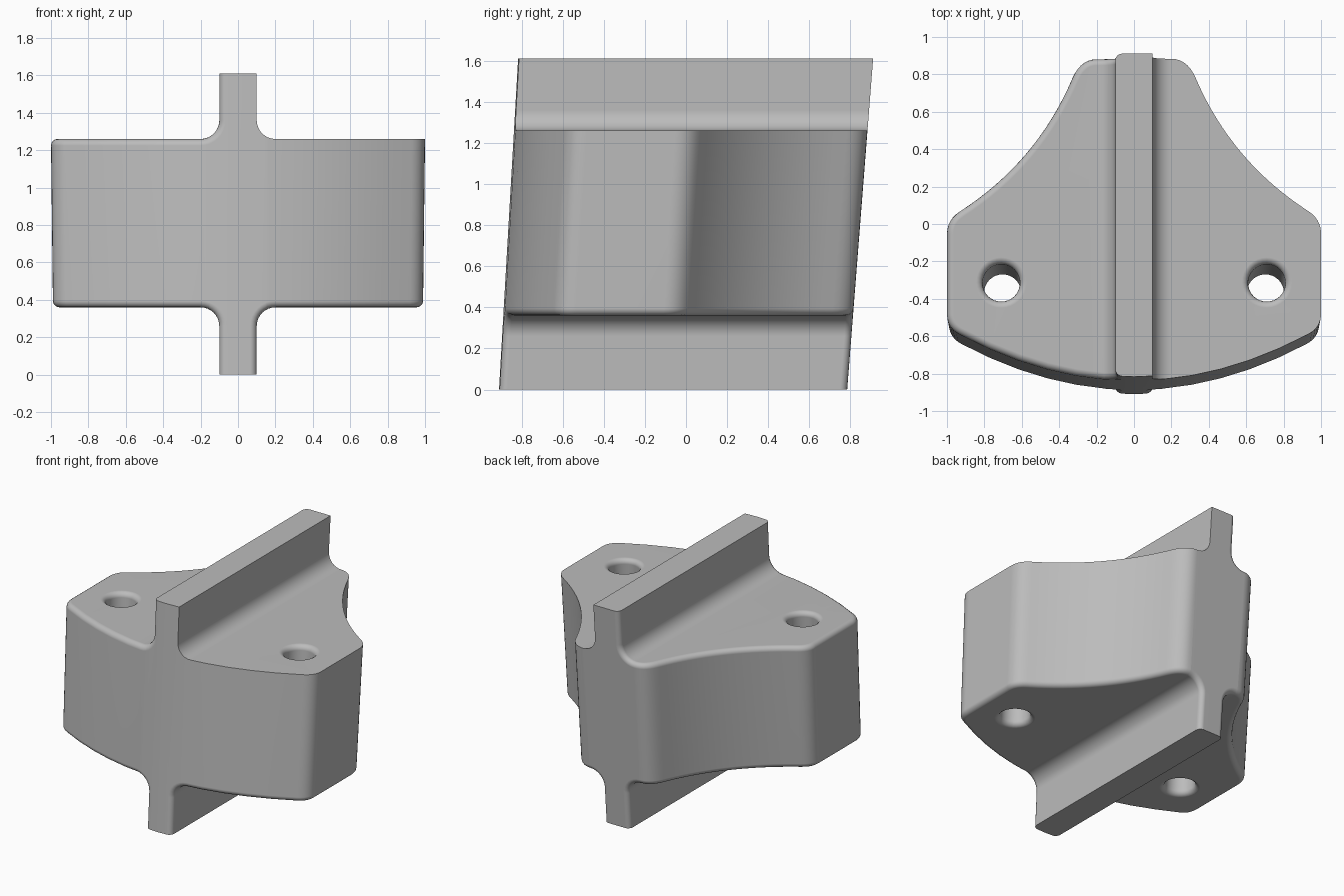
import bpy, bmesh
from math import sin, cos, pi, radians
from mathutils import Vector

cube = bpy.data.objects.get("Cube")
if cube:
    bpy.data.objects.remove(cube)

TOP, BOTTOM, HEIGHT = 1.26, 0.36, 1.61   # block faces and fin tip
FIN, FILLET, EDGE = 0.1, 0.1, 0.035      # fin half width, root and edge radii

grey = bpy.data.materials.new("plain_grey")
grey.use_nodes = True
colour = (0.5, 0.5, 0.5, 1)
grey.diffuse_color = colour
grey.node_tree.nodes["Principled BSDF"].inputs["Base Color"].default_value = colour


def lean(x, y, z):
    """Slant a plan point towards the back with height, with a slight draft."""
    h = z - TOP
    f = 1 + 0.012 * h
    return (x * f, (y - 0.023) * f + 0.023 + 0.068 * h, z)


def bend(a, c, b, n):
    """Points along a quadratic curve, leaving out its end."""
    a, c, b = Vector(a), Vector(c), Vector(b)
    return [a * (1 - t) ** 2 + c * 2 * t * (1 - t) + b * t * t
            for t in (i / n for i in range(n))]


def prism(name, low, high):
    """Solid between two matching rings."""
    bm = bmesh.new()
    a = [bm.verts.new(p) for p in low]
    b = [bm.verts.new(p) for p in high]
    bm.faces.new(a)
    bm.faces.new(b)
    for i in range(len(a)):
        j = (i + 1) % len(a)
        bm.faces.new((a[i], a[j], b[j], b[i]))
    bmesh.ops.recalc_face_normals(bm, faces=bm.faces)
    mesh = bpy.data.meshes.new(name)
    bm.to_mesh(mesh)
    bm.free()
    mesh.materials.append(grey)
    ob = bpy.data.objects.new(name, mesh)
    bpy.context.collection.objects.link(ob)
    return ob


def leaning_prism(name, ring):
    return prism(name, [lean(x, y, -0.2) for x, y in ring],
                 [lean(x, y, HEIGHT + 0.2) for x, y in ring])


# Plan outline: bowed front, straight ends, hollow flanks, flat back
half = bend((0, -0.837), (0.465, -0.837), (0.93, -0.59), 6)
half += bend((0.93, -0.59), (1, -0.555), (1, -0.48), 6)
half += bend((1, -0.48), (1, -0.2), (1, -0.05), 1)
half += bend((1, -0.05), (1, 0.025), (0.93, 0.07), 6)
half += bend((0.93, 0.07), (0.52, 0.335), (0.33, 0.78), 16)
half += bend((0.33, 0.78), (0.286, 0.883), (0.2, 0.883), 7)
half.append(Vector((0.2, 0.883)))
outline = half + [Vector((-p.x, p.y)) for p in reversed(half[1:])]
body = leaning_prism("finned_block", outline)

# Front profile: wide block with a filleted fin above and below
arc = [i / 8 * pi / 2 for i in range(9)]
reach = FIN + FILLET
right = [(FIN, 0)]
right += [(reach - FILLET * cos(a), BOTTOM - FILLET + FILLET * sin(a)) for a in arc]
right += [(1.2, BOTTOM), (1.2, TOP)]
right += [(reach - FILLET * sin(a), TOP + FILLET - FILLET * cos(a)) for a in arc]
right += [(FIN, HEIGHT)]
profile = right + [(-x, z) for x, z in reversed(right)]
cutters = [("INTERSECT", prism("profile_cutter", [(x, -1.3, z) for x, z in profile],
                               [(x, 1.3, z) for x, z in profile]))]

# Bolt holes
for side in (-1, 1):
    ring = [(side * 0.71 + 0.1 * cos(i * pi / 16), -0.313 + 0.1 * sin(i * pi / 16))
            for i in range(32)]
    cutters.append(("DIFFERENCE", leaning_prism("hole_cutter", ring)))

for operation, cutter in cutters:
    mod = body.modifiers.new("cut", "BOOLEAN")
    mod.operation, mod.object, mod.solver = operation, cutter, "EXACT"
graph = bpy.context.evaluated_depsgraph_get()
mesh = bpy.data.meshes.new_from_object(body.evaluated_get(graph))
body.modifiers.clear()
body.data = mesh
for _, cutter in cutters:
    bpy.data.objects.remove(cutter)

# Rounded edges: hole rims, all of the underside, upper edges on one half only
bm = bmesh.new()
bm.from_mesh(mesh)
bmesh.ops.remove_doubles(bm, verts=bm.verts, dist=0.0005)
rounded = []
for e in bm.edges:
    if len(e.link_faces) != 2 or e.calc_face_angle(0) < radians(50):
        continue
    mid = (e.verts[0].co + e.verts[1].co) / 2
    tip = all(v.co.z < 0.01 or v.co.z > HEIGHT - 0.01 for v in e.verts) \
        and abs(e.verts[0].co.z - e.verts[1].co.z) < 0.01
    rim = abs(abs(mid.x) - 0.71) < 0.12 and abs(mid.y + 0.34) < 0.15
    if not tip and (rim or mid.z < 0.8 or mid.x < 0):
        rounded.append(e)
bmesh.ops.bevel(bm, geom=rounded, offset=EDGE, offset_type="OFFSET", segments=4,
                profile=0.5, affect="EDGES", clamp_overlap=False)
bm.to_mesh(mesh)
bm.free()

bpy.ops.object.select_all(action="DESELECT")
body.select_set(True)
bpy.context.view_layer.objects.active = body
bpy.ops.object.shade_smooth_by_angle(angle=radians(35))
weighted = body.modifiers.new("flat_faces", "WEIGHTED_NORMAL")
weighted.keep_sharp = True
